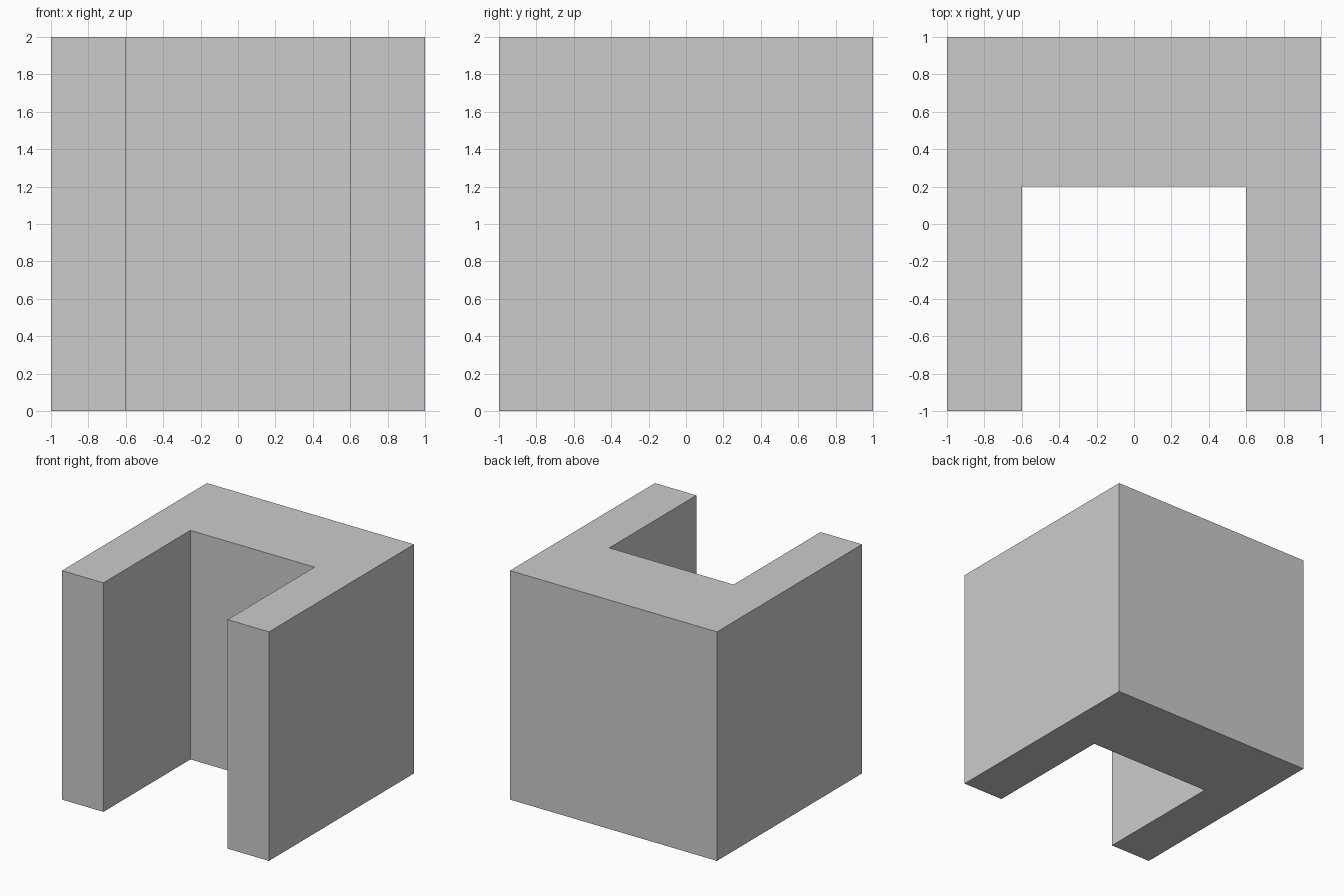
import bpy
import bmesh

if "Cube" in bpy.data.objects:
    bpy.data.objects.remove(bpy.data.objects["Cube"])

# U-shaped plan: back wall with two side arms, open to the front
profile = [(-1, -1), (-0.6, -1), (-0.6, 0.2), (0.6, 0.2),
           (0.6, -1), (1, -1), (1, 1), (-1, 1)]
height = 2.0

bm = bmesh.new()
base = bm.faces.new([bm.verts.new((x, y, 0)) for x, y in profile])

# Extrude the plan upward into a solid block
result = bmesh.ops.extrude_face_region(bm, geom=[base], use_keep_orig=True)
top_verts = [g for g in result["geom"] if isinstance(g, bmesh.types.BMVert)]
bmesh.ops.translate(bm, verts=top_verts, vec=(0, 0, height))
bmesh.ops.recalc_face_normals(bm, faces=bm.faces)

mesh = bpy.data.meshes.new("u_block")
bm.to_mesh(mesh)
bm.free()
bpy.context.collection.objects.link(bpy.data.objects.new("u_block", mesh))
